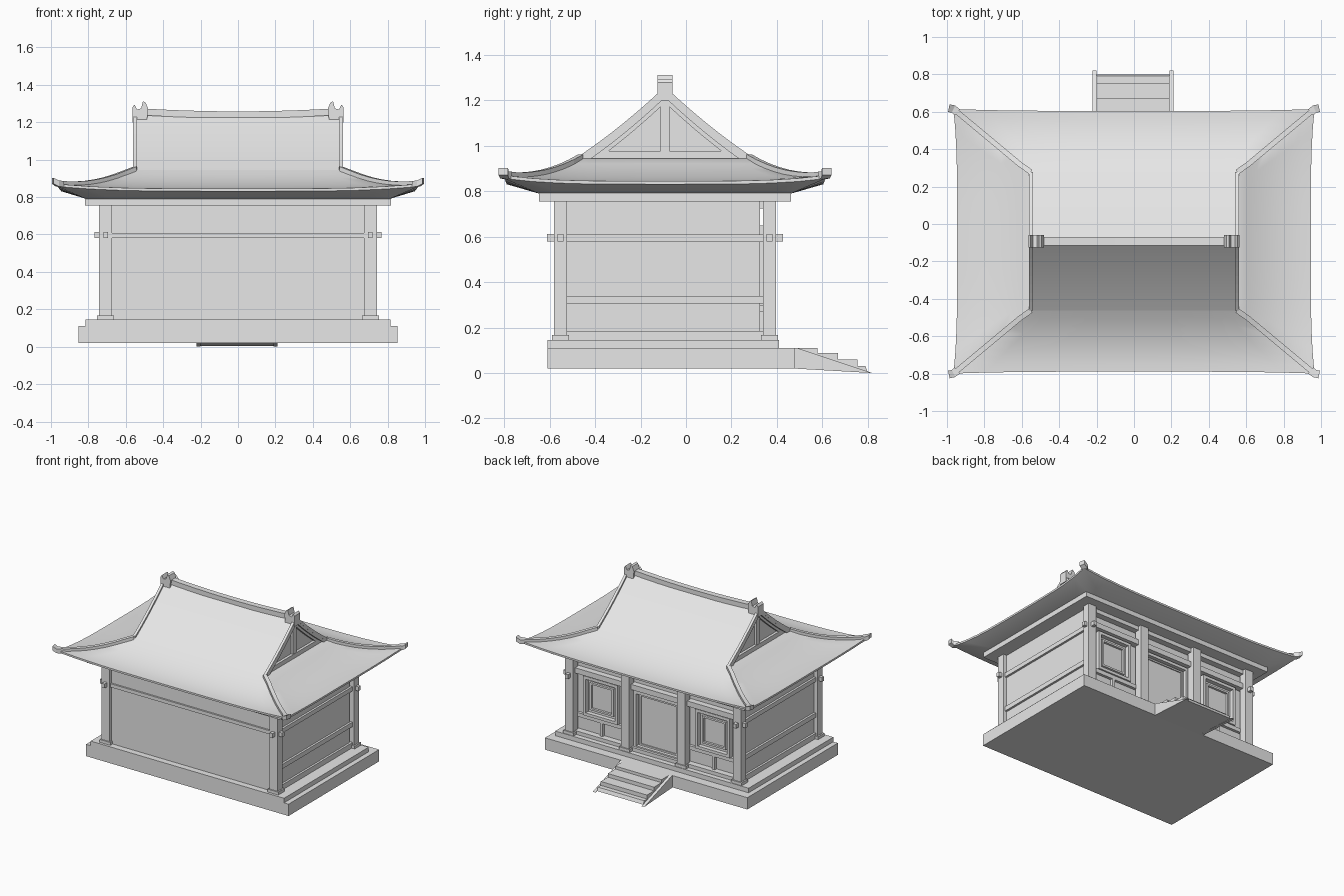
import bpy
import bmesh
from mathutils import Vector

default_cube = bpy.data.objects.get("Cube")
if default_cube:
    bpy.data.objects.remove(default_cube, do_unlink=True)

stone = bpy.data.materials.new("light_grey")
stone.use_nodes = True
grey = (0.8, 0.8, 0.8, 1)
stone.diffuse_color = grey
stone.node_tree.nodes["Principled BSDF"].inputs["Base Color"].default_value = grey

CENTRE_Y = -0.0925          # hall centre line
SIDES = (-1, 1)


def finish(name, bm, smooth=False):
    """Turn a bmesh into a named object with the single material."""
    bmesh.ops.recalc_face_normals(bm, faces=bm.faces)
    mesh = bpy.data.meshes.new(name)
    bm.to_mesh(mesh)
    bm.free()
    mesh.materials.append(stone)
    obj = bpy.data.objects.new(name, mesh)
    bpy.context.collection.objects.link(obj)
    if smooth:
        bpy.ops.object.select_all(action="DESELECT")
        obj.select_set(True)
        bpy.context.view_layer.objects.active = obj
        bpy.ops.object.shade_smooth_by_angle(angle=0.5)
    return obj


def add_box(bm, xs, ys, zs):
    low = Vector((min(xs), min(ys), min(zs)))
    high = Vector((max(xs), max(ys), max(zs)))
    made = bmesh.ops.create_cube(bm, size=1)["verts"]
    for v in made:
        v.co = (low + high) / 2 + v.co * (high - low)


def boxes(name, parts):
    bm = bmesh.new()
    for xs, ys, zs in parts:
        add_box(bm, xs, ys, zs)
    return finish(name, bm)


def add_prism(bm, outline, direction):
    """Extrude a closed outline of points along a direction."""
    base = bm.faces.new([bm.verts.new(p) for p in outline])
    moved = bmesh.ops.extrude_face_region(bm, geom=[base], use_keep_orig=True)["geom"]
    for v in moved:
        if isinstance(v, bmesh.types.BMVert):
            v.co += Vector(direction)


def add_sweep(bm, path, half_width, below, above):
    """Sweep a rectangular rib along a path, keeping its sides upright."""
    path = [Vector(p) for p in path]
    rows = []
    for i, p in enumerate(path):
        run = path[min(i + 1, len(path) - 1)] - path[max(i - 1, 0)]
        side = Vector((run.y, -run.x, 0)).normalized() * half_width
        up, down = Vector((0, 0, above)), Vector((0, 0, -below))
        rows.append([bm.verts.new(q) for q in
                     (p - side + down, p + side + down, p + side + up, p - side + up)])
    for a, b in zip(rows, rows[1:]):
        for k in range(4):
            j = (k + 1) % 4
            bm.faces.new((a[k], a[j], b[j], b[k]))
    bm.faces.new(rows[0])
    bm.faces.new(rows[-1])


def mid(half):
    """Span in y, symmetric about the hall centre line."""
    return (CENTRE_Y - half, CENTRE_Y + half)


# Podium
boxes("podium_lower", [((-0.853, 0.853), (-0.61, 0.48), (0.02, 0.11))])
boxes("podium_upper", [((-0.815, 0.815), (-0.61, 0.41), (0.11, 0.145))])

# Stairs: stepped profile and two sloping side strings
bm = bmesh.new()
steps = [(0.47, 0.11), (0.58, 0.11), (0.58, 0.088), (0.67, 0.088), (0.67, 0.06),
         (0.755, 0.06), (0.755, 0.03), (0.79, 0.03), (0.8, 0.004), (0.47, 0.02)]
add_prism(bm, [(-0.2, y, z) for y, z in steps], (0.39, 0, 0))
for x in (-0.222, 0.19):
    add_prism(bm, [(x, y, z) for y, z in
                   ((0.47, 0.11), (0.49, 0.11), (0.82, 0), (0.47, 0.02))], (0.022, 0, 0))
finish("stairs", bm)

# Columns: four at the corners, two more on the back
spots = [(s * 0.708, CENTRE_Y + t * 0.46) for s in SIDES for t in SIDES]
spots += [(s * 0.237, CENTRE_Y + 0.46) for s in SIDES]
for name, rx, ry, zs in (("columns", 0.034, 0.029, (0.16, 0.76)),
                         ("column_bases", 0.045, 0.038, (0.14, 0.167))):
    boxes(name, [((x - rx, x + rx), (y - ry, y + ry), zs) for x, y in spots])

# Walls, with the back one set in
boxes("wall_core", [((-0.712, 0.712), (-0.562, 0.325), (0.14, 0.77))])

# Side rails
boxes("side_rails", [((s * 0.7, s * 0.728), mid(0.45), zs) for s in SIDES
                     for zs in ((0.14, 0.185), (0.305, 0.34), (0.577, 0.61))])
boxes("front_beam", [((-0.69, 0.69), (-0.575, -0.55), (0.58, 0.607))])

# Beam ends poking through the corner columns
knobs = []
for s in SIDES:
    for t in SIDES:
        y = CENTRE_Y + t * 0.46
        knobs.append(((s * 0.7, s * 0.768), (y - 0.013, y + 0.013), (0.58, 0.612)))
        y = CENTRE_Y + t * 0.52
        knobs.append(((s * 0.695, s * 0.72), (y, y - t * 0.05), (0.58, 0.612)))
boxes("beam_ends", knobs)


def frame(x, half, z0, z1, width, ys):
    """Four bars around an opening."""
    return [((x - half, x - half + width), ys, (z0, z1)),
            ((x + half - width, x + half), ys, (z0, z1)),
            ((x - half, x + half), ys, (z0, z0 + width)),
            ((x - half, x + half), ys, (z1 - width, z1))]


# Back of the hall: lintels, windows with low panels, central door
boxes("back_lintels", [((-0.7, 0.7), (0.32, 0.372), zs)
                       for zs in ((0.61, 0.65), (0.725, 0.76), (0.14, 0.172))])
bays, sashes = [], []
for s in SIDES:
    x = s * 0.4725
    bays += frame(x, 0.145, 0.3, 0.6, 0.022, (0.32, 0.358))
    sashes += frame(x, 0.1, 0.345, 0.555, 0.014, (0.32, 0.342))
    bays.append(((x - 0.21, x + 0.21), (0.32, 0.346), (0.27, 0.3)))
    bays.append(((x - 0.012, x + 0.012), (0.32, 0.346), (0.16, 0.28)))
boxes("window_frames", bays)
boxes("window_sashes", sashes)
boxes("door_frame", frame(0, 0.195, 0.16, 0.6, 0.022, (0.32, 0.352)))
boxes("door_panel", frame(0, 0.16, 0.185, 0.57, 0.012, (0.32, 0.333)))

# Plate under the eaves
boxes("eave_plate", [((-0.818, 0.818), mid(0.555), (0.755, 0.795))])

# Roof skirt: rings from the gable foot to the flared eave, then the soffit
FOOT_X, FOOT_D, FOOT_Z = 0.56, 0.37, 0.945
SEGMENTS = 12


def skirt_point(u, v, t):
    c = min(abs(u), abs(v)) ** 4 * t
    return Vector((u * (FOOT_X + 0.385 * t + 0.02 * c),
                   CENTRE_Y + v * (FOOT_D + 0.327 * t + 0.01 * c),
                   FOOT_Z - 0.1 + 0.1 * (1 - t) ** 2 + 0.025 * c * t))


steps = [-1 + 2 * i / SEGMENTS for i in range(SEGMENTS)]
square = ([(a, -1) for a in steps] + [(1, a) for a in steps]
          + [(-a, 1) for a in steps] + [(-1, -a) for a in steps])
rings = [[skirt_point(u, v, i / 8) for u, v in square] for i in range(9)]
rings.append([p - Vector((0, 0, 0.014)) for p in rings[-1]])
rings.append([Vector((u * 0.81, CENTRE_Y + v * 0.555, 0.79)) for u, v in square])
bm = bmesh.new()
rows = [[bm.verts.new(p) for p in ring] for ring in rings]
for a, b in zip(rows, rows[1:]):
    for k in range(len(square)):
        j = (k + 1) % len(square)
        bm.faces.new((a[k], a[j], b[j], b[k]))
bm.faces.new(rows[0])
bm.faces.new(rows[-1])
finish("roof_skirt", bm, smooth=True)


def slope_z(d):
    s = 1 - abs(d) / FOOT_D
    return FOOT_Z + 0.25 * s + 0.05 * s * s


# Upper roof shell, gable boards and gable walls from one curved profile
offsets = [FOOT_D * (i / 8 - 1) for i in range(17)]


def tent(name, half_x, drop, thick):
    bm = bmesh.new()
    top = [(-half_x, CENTRE_Y + d, slope_z(d) - drop) for d in offsets]
    under = [(x, y, max(z - thick, FOOT_Z - 0.06)) for x, y, z in reversed(top)]
    add_prism(bm, top + under, (2 * half_x, 0, 0))
    return finish(name, bm, smooth=True)


tent("upper_roof", FOOT_X, 0, 0.032)
tent("gable_boards", 0.545, 0.02, 0.035)
tent("gable_walls", 0.525, 0.025, 1)
boxes("gable_posts", [((s * 0.5, s * 0.543), mid(0.02), (0.95, 1.2)) for s in SIDES])
boxes("gable_sills", [((s * 0.5, s * 0.545), mid(0.31), (0.94, 0.978)) for s in SIDES])

# Ribs down the gable edges and hips, ending in raised tips
ribs, tips = bmesh.new(), bmesh.new()
for s in SIDES:
    for t in SIDES:
        path = [(s * 0.551, CENTRE_Y + t * d, slope_z(d)) for d in offsets[8:]]
        hip = [skirt_point(s, t, i / 8) for i in range(1, 9)]
        add_sweep(ribs, path, 0.01, 0.01, 0.016)
        add_sweep(ribs, path[-1:] + hip, 0.014, 0.012, 0.018)
        end = Vector((s * 0.99, CENTRE_Y + t * 0.712, 0.885))
        add_sweep(tips, [hip[-2].lerp(hip[-1], 0.6), hip[-1], end], 0.021, 0.014, 0.018)
finish("roof_ribs", ribs)
finish("hip_tips", tips)

# Main ridge, sagging slightly, with horned end ornaments
bm = bmesh.new()
add_sweep(bm, [(x / 10, CENTRE_Y, 1.252 + 0.0006 * x * x) for x in range(-5, 6)],
          0.022, 0.03, 0.006)
finish("main_ridge", bm)
horn = [(0.565, 1.2), (0.565, 1.28), (0.553, 1.295), (0.54, 1.268), (0.518, 1.274),
        (0.508, 1.312), (0.494, 1.305), (0.48, 1.272), (0.488, 1.2)]
bm = bmesh.new()
for s in SIDES:
    add_prism(bm, [(s * x, CENTRE_Y - 0.034, z) for x, z in horn], (0, 0.068, 0))
finish("ridge_ornaments", bm)
